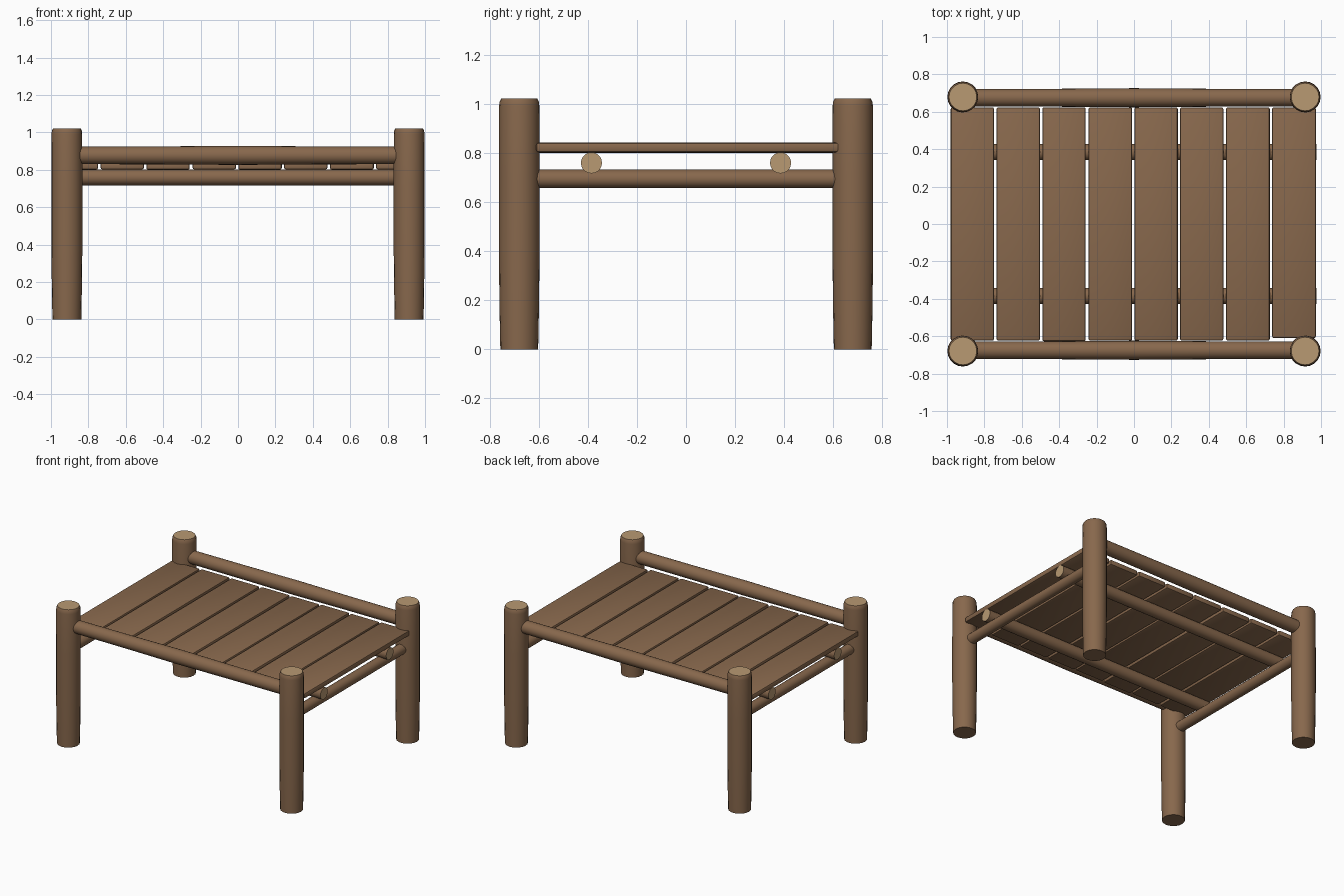
import bpy, bmesh, math
from mathutils import Matrix, Vector

if "Cube" in bpy.data.objects:
    bpy.data.objects.remove(bpy.data.objects["Cube"])


def material(name, rgb):
    m = bpy.data.materials.new(name)
    m.diffuse_color = (*rgb, 1)
    m.use_nodes = True
    m.node_tree.nodes["Principled BSDF"].inputs["Base Color"].default_value = m.diffuse_color
    return m


BARK = material("brown wood", (0.245, 0.138, 0.073))
CUT = material("pale cut wood", (0.48, 0.32, 0.17))


def finish(bm, name, angle=35):
    bmesh.ops.recalc_face_normals(bm, faces=bm.faces)
    me = bpy.data.meshes.new(name)
    bm.to_mesh(me)
    bm.free()
    me.materials.append(BARK)
    me.materials.append(CUT)
    ob = bpy.data.objects.new(name, me)
    bpy.context.collection.objects.link(ob)
    bpy.ops.object.select_all(action='DESELECT')
    ob.select_set(True)
    bpy.context.view_layer.objects.active = ob
    bpy.ops.object.shade_smooth_by_angle(angle=math.radians(angle))
    return ob


def log(name, profile, axis='Z', loc=(0, 0, 0), pale_start=False, pale_end=False, sides=20):
    """Lathe (radius, distance) pairs along an axis, with capped ends."""
    bm = bmesh.new()
    rings = [[bm.verts.new((r * math.cos(2 * math.pi * i / sides),
                            r * math.sin(2 * math.pi * i / sides), d))
              for i in range(sides)] for r, d in profile]
    for a, b in zip(rings, rings[1:]):
        for i in range(sides):
            j = (i + 1) % sides
            bm.faces.new((a[i], a[j], b[j], b[i]))
    bm.faces.new(rings[0][::-1]).material_index = int(pale_start)
    bm.faces.new(rings[-1]).material_index = int(pale_end)
    rot = {'X': Matrix.Rotation(math.pi / 2, 4, 'Y'),
           'Y': Matrix.Rotation(-math.pi / 2, 4, 'X'),
           'Z': Matrix.Identity(4)}[axis]
    bm.transform(Matrix.Translation(Vector(loc)) @ rot)
    return finish(bm, name)


def plank(name, x0, x1, y0, y1, z0, z1):
    bm = bmesh.new()
    bmesh.ops.create_cube(bm, size=1)
    bm.transform(Matrix.Translation(((x0 + x1) / 2, (y0 + y1) / 2, (z0 + z1) / 2))
                 @ Matrix.Diagonal((x1 - x0, y1 - y0, z1 - z0, 1)))
    bmesh.ops.bevel(bm, geom=bm.edges[:], offset=0.010, segments=2, profile=0.5,
                    affect='EDGES')
    finish(bm, name)


# Corner posts with softened, pale tops
POST = [(0.077, 0), (0.080, 0.15), (0.083, 0.4), (0.083, 0.7),
        (0.082, 0.99), (0.080, 1.008), (0.074, 1.02)]
for sx, nx in ((-1, "left"), (1, "right")):
    for sy, ny in ((-1, "front"), (1, "back")):
        log(f"{ny}_{nx}_post", POST, 'Z', (sx * 0.915, sy * 0.679, 0), pale_end=True)

# Upper rails over the plank ends, slightly thicker in the middle
for sy, ny in ((-1, "front"), (1, "back")):
    log(f"{ny}_top_rail", [(0.047, -0.91), (0.048, -0.4), (0.051, 0), (0.048, 0.4), (0.047, 0.91)],
        'X', (0, sy * 0.675, 0.877))
    # Bearers under the planks, with pale sawn ends
    log(f"{ny}_bearer", [(0.043, -0.975), (0.043, 0.975)],
        'X', (0, sy * 0.385, 0.759), True, True)

# Cross rails between the posts at each end
for sx, nx in ((-1, "left"), (1, "right")):
    log(f"{nx}_cross_rail", [(0.0375, -0.675), (0.0375, 0.675)], 'Y', (sx * 0.915, 0, 0.694))

# Deck planks: x start, x end, front shift
PLANKS = [(-0.98, -0.748, 0), (-0.735, -0.503, 0), (-0.49, -0.258, -0.003), (-0.243, -0.01, 0),
          (0.002, 0.234, 0), (0.246, 0.478, 0), (0.492, 0.726, 0), (0.738, 0.972, 0.014)]
for i, (x0, x1, shift) in enumerate(PLANKS):
    dz = 0.002 * (i % 2)
    plank(f"deck_plank_{i + 1}", x0, x1, -0.624 + shift, 0.624, 0.800 + dz, 0.839 + dz)
